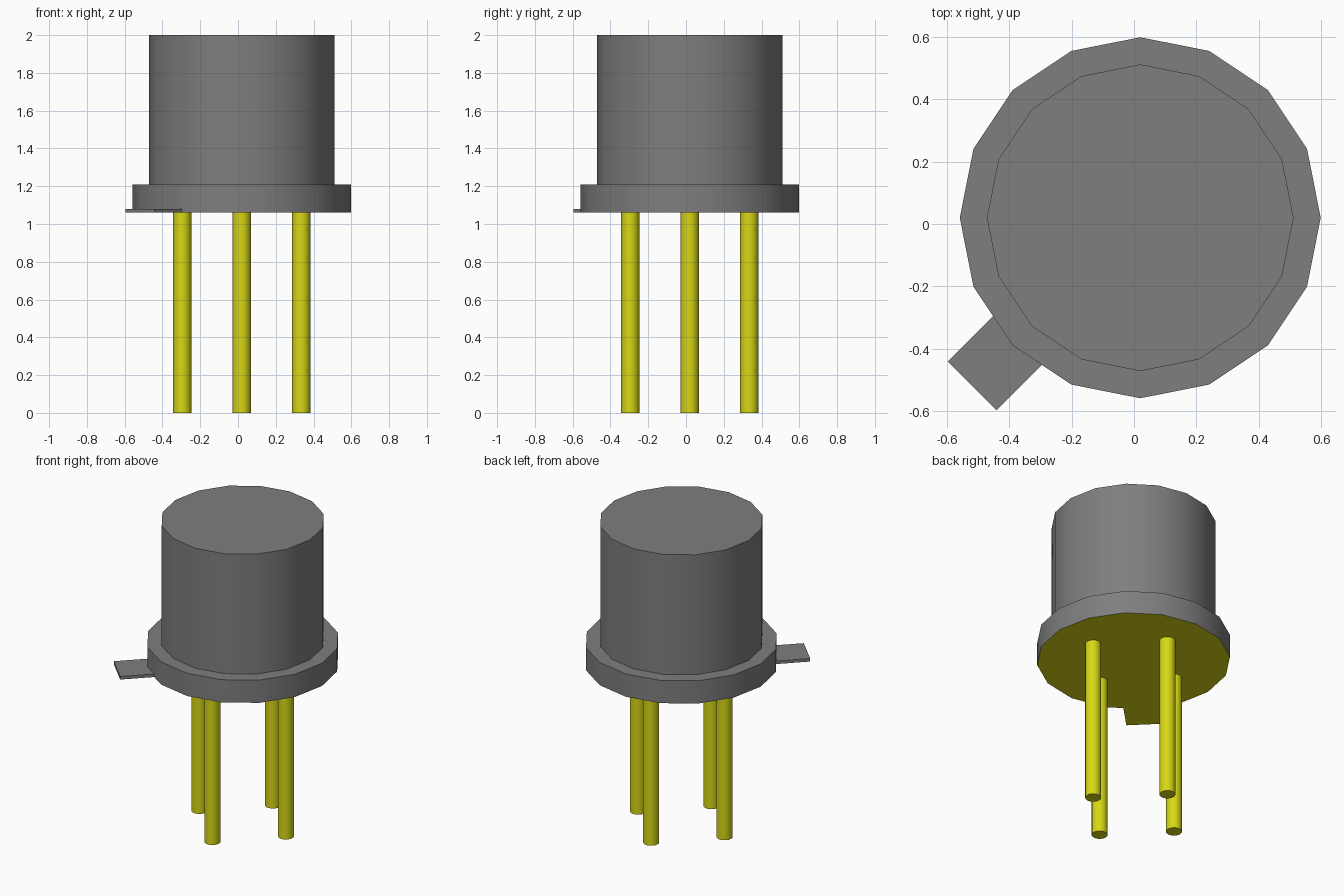
import bpy, bmesh, math
from mathutils import Matrix

cube = bpy.data.objects.get("Cube")
if cube:
    bpy.data.objects.remove(cube, do_unlink=True)


def material(name, rgb):
    m = bpy.data.materials.new(name)
    m.use_nodes = True
    m.diffuse_color = (*rgb, 1)
    m.node_tree.nodes["Principled BSDF"].inputs["Base Color"].default_value = (*rgb, 1)
    return m


GREY = material("grey metal", (0.21, 0.21, 0.21))
GOLD = material("gold plating", (0.68, 0.68, 0.008))

CX, CY = 0.02, 0.02          # axis of the round body
BASE, RIM, TOP = 1.06, 1.21, 2.0


def finish(bm, name, mats):
    """Turn a bmesh into an object; downward faces take the last material."""
    bm.normal_update()
    for f in bm.faces:
        f.material_index = len(mats) - 1 if f.normal.z < -0.9 else 0
    mesh = bpy.data.meshes.new(name)
    bm.to_mesh(mesh)
    bm.free()
    for m in mats:
        mesh.materials.append(m)
    ob = bpy.data.objects.new(name, mesh)
    bpy.context.collection.objects.link(ob)
    bpy.ops.object.select_all(action='DESELECT')
    ob.select_set(True)
    bpy.context.view_layer.objects.active = ob
    bpy.ops.object.shade_smooth_by_angle(angle=math.radians(30))
    return ob


def cylinder(name, x, y, r, z0, z1, mats):
    bm = bmesh.new()
    bmesh.ops.create_cone(bm, cap_ends=True, segments=16, radius1=r, radius2=r, depth=z1 - z0,
                          matrix=Matrix.Translation((x, y, (z0 + z1) / 2)))
    return finish(bm, name, mats)


# Round housing: wide flange with gold underside, narrower can on top
cylinder("flange", CX, CY, 0.578, BASE, RIM, [GREY, GOLD])
cylinder("can", CX, CY, 0.491, RIM, TOP, [GREY])

# Four pins around the axis
for i, name in enumerate(("left", "back", "right", "front")):
    a = i * math.pi / 2
    cylinder(name + "_pin", CX + 0.315 * math.cos(a), CY + 0.315 * math.sin(a),
             0.048, 0, BASE, [GOLD])

# Thin index tab pointing diagonally out of the flange
bm = bmesh.new()
inner, outer = 0.54, 0.762
bmesh.ops.create_cube(bm, size=1, matrix=(
    Matrix.Translation((CX, CY, BASE + 0.01)) @ Matrix.Rotation(math.radians(225), 4, 'Z')
    @ Matrix.Translation(((inner + outer) / 2, 0, 0))
    @ Matrix.Diagonal((outer - inner, 0.22, 0.02, 1))))
finish(bm, "index_tab", [GREY, GOLD])
